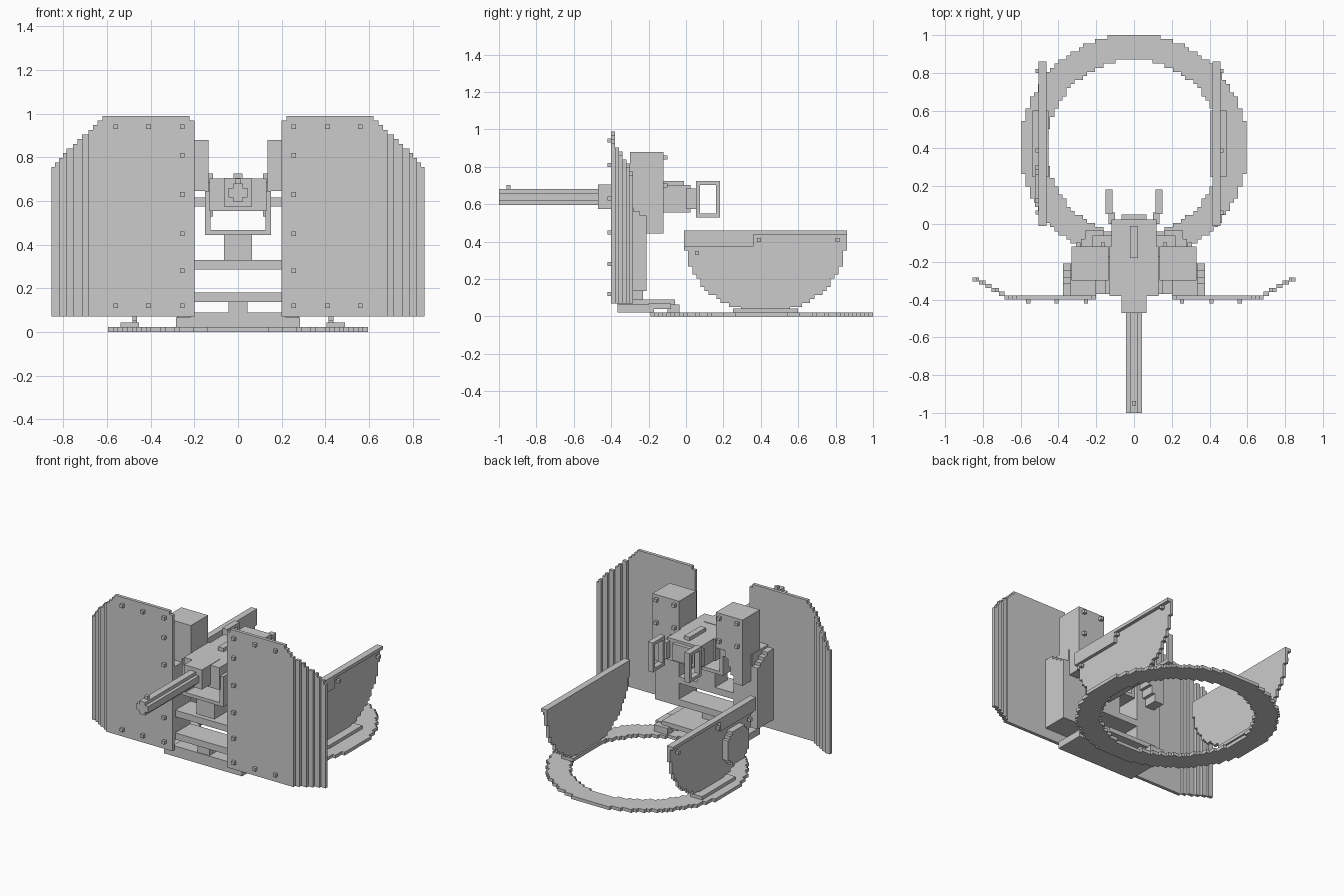
import bpy, bmesh, math

if "Cube" in bpy.data.objects:
    bpy.data.objects.remove(bpy.data.objects["Cube"])

V = 0.0215  # block size of the stepped style


def finish(name, bm):
    bmesh.ops.recalc_face_normals(bm, faces=bm.faces)
    me = bpy.data.meshes.new(name)
    bm.to_mesh(me)
    bm.free()
    ob = bpy.data.objects.new(name, me)
    bpy.context.collection.objects.link(ob)
    return ob


def box(name, x, y, z):
    bm = bmesh.new()
    bmesh.ops.create_cube(bm, size=1)
    for v in bm.verts:
        for i, (a, b) in enumerate((x, y, z)):
            v.co[i] = (a + b) / 2 + v.co[i] * (b - a)
    return finish(name, bm)


def pair(name, x, y, z):
    box(name + "_right", x, y, z)
    box(name + "_left", (-x[1], -x[0]), y, z)


def bolt(name, x, y, z):
    h = V / 2
    box(name, (x - h, x + h), (y - h, y + h), (z - h, z + h))


def plate(name, inside, u, v, axis, w):
    """Stepped plate: grid cells passing a test, extruded along an axis."""
    nu, nv = round((u[1] - u[0]) / V), round((v[1] - v[0]) / V)
    du, dv = (u[1] - u[0]) / nu, (v[1] - v[0]) / nv
    place = {"x": lambda a, b, c: (c, a, b), "y": lambda a, b, c: (a, c, b),
             "z": lambda a, b, c: (a, b, c)}[axis]
    bm, verts = bmesh.new(), {}

    def vert(i, j):
        if (i, j) not in verts:
            verts[i, j] = bm.verts.new(place(u[0] + i * du, v[0] + j * dv, w[0]))
        return verts[i, j]
    for i in range(nu):
        for j in range(nv):
            if inside(u[0] + (i + .5) * du, v[0] + (j + .5) * dv):
                bm.faces.new([vert(i, j), vert(i + 1, j), vert(i + 1, j + 1), vert(i, j + 1)])
    ext = bmesh.ops.extrude_face_region(bm, geom=bm.faces[:])
    off = place(0, 0, w[1] - w[0])
    bmesh.ops.translate(bm, vec=off, verts=[g for g in ext["geom"] if isinstance(g, bmesh.types.BMVert)])
    return finish(name, bm)


# Turntable ring
CY = 0.405
plate("base_ring", lambda x, y: 0.463 < math.hypot(x, y - CY) < 0.6,
      (-0.595, 0.595), (-0.19, 1.0), "z", (0, V))

# Half-round side plates with rim, foot and bolts
def bowl(y, z):
    return z > 0.37 or math.hypot((y - 0.425) / 0.428, (z - 0.4) / 0.38) < 1

for side, s, x0 in (("right", 1, 0.415), ("left", -1, 0.463)):
    def span(a, b):
        return tuple(sorted((s * (x0 + a), s * (x0 + b))))
    plate("side_plate_" + side, bowl, (-0.01, 0.86), (0.03, 0.46), "x", span(0, V))
    plate("side_plate_outer_" + side, lambda y, z: bowl(y, z) and (z > 0.38 if y < 0.36 else z > 0.44),
          (-0.01, 0.86), (0.03, 0.46), "x", span(V, 2 * V))
    box("side_foot_" + side, span(-0.01, 0.075), (0.25, 0.6), (V, 2 * V))
    for y, z in ((0.39, 0.41), (0.81, 0.41), (0.06, 0.34)):
        bolt("side_bolt_" + side, s * (x0 + 2.2 * V), y, z)

# Octagonal disc on the left side plate
plate("adjuster_disc", lambda y, z: abs(y - 0.2) + abs(z - 0.23) < 0.155,
      (0.09, 0.31), (0.12, 0.34), "x", (-0.525, -0.484))

# Shield panels: flat centre, stepped swept-back wing
SEGS = [(0.2, 0.685, -0.40), (0.685, 0.715, -0.38), (0.715, 0.755, -0.36),
        (0.755, 0.785, -0.34), (0.785, 0.82, -0.32), (0.82, 0.855, -0.305)]
for side, s in (("right", 1), ("left", -1)):
    for a, b, y in SEGS:
        plate("shield_" + side, lambda x, z: z < 0.995 - max(0, abs(x) - 0.61) and (abs(x) > 0.22 or z < 0.97),
              tuple(sorted((s * a, s * b))), (0.07, 0.99), "y", (y, y + V))
    spots = [(0.255, z) for z in (0.94, 0.81, 0.63, 0.45, 0.28, 0.12)]
    spots += [(x, z) for x in (0.41, 0.56) for z in (0.94, 0.12)]
    for x, z in spots:
        bolt("shield_bolt_" + side, s * x, -0.41, z)

# Pedestal on the ring
box("pedestal_base", (-0.285, 0.285), (-0.365, -0.17), (0.02, 0.065))
box("pedestal_top", (-0.22, 0.22), (-0.365, -0.06), (0.06, 0.09))
pair("pedestal_arm", (0.12, 0.28), (-0.2, -0.08), (0.04, 0.07))
pair("pedestal_toe", (0.16, 0.26), (-0.1, -0.035), (0.02, 0.065))
box("pedestal_post", (-0.043, 0.043), (-0.36, -0.23), (0.085, 0.14))

# Carriage: columns and cross bars
pair("carriage_column", (0.2, 0.335), (-0.38, -0.21), (0.135, 0.62))
for i in range(4):
    pair("carriage_cheek", (0.33, 0.375), (-0.38, -0.21 - i * 0.035), (0.135, 0.54 + i * V))
for z in (0.137, 0.287):
    box("cross_bar", (-0.21, 0.21), (-0.37, -0.21), (z, z + 0.043))
box("centre_post", (-0.065, 0.065), (-0.34, -0.21), (0.33, 0.45))

# Equipment boxes beside the gun, with stepped brackets below
pair("side_box", (0.135, 0.33), (-0.3, -0.12), (0.645, 0.88))
for i in range(4):
    pair("box_bracket", (0.2 + i * V, 0.33), (-0.3, -0.12), (0.645 - 0.05 * (i + 1), 0.65 - 0.05 * i))
for s in (1, -1):
    for x in (0.165, 0.295):
        for z in (0.7, 0.85):
            bolt("box_bolt", s * x, -0.11, z)

# Cradle holding the gun
pair("cradle_wall", (0.125, 0.152), (-0.37, -0.17), (0.465, 0.645))
box("cradle_floor", (-0.152, 0.152), (-0.37, -0.17), (0.445, 0.467))
pair("cradle_pin", (0.14, 0.2), (-0.22, -0.17), (0.575, 0.615))

# Gun: stepped barrel, sleeve and receiver
def rounded(x, z):
    return abs(x) < 0.022 or abs(z - 0.638) < 0.022

plate("barrel", lambda x, z: rounded(x, z) and math.hypot(x, z - 0.638) > 0.008,
      (-0.043, 0.043), (0.595, 0.681), "y", (-1.0, -0.47))
box("barrel_core", (-0.02, 0.02), (-0.96, -0.47), (0.618, 0.658))
box("front_sight", (-0.011, 0.011), (-0.96, -0.938), (0.68, 0.702))
box("barrel_sleeve", (-0.065, 0.065), (-0.47, -0.28), (0.575, 0.705))
box("receiver_front", (-0.13, 0.13), (-0.38, -0.12), (0.555, 0.702))
box("receiver", (-0.12, 0.12), (-0.125, 0.025), (0.555, 0.702))
box("receiver_back", (-0.065, 0.065), (0.02, 0.05), (0.575, 0.685))
box("top_rail", (-0.02, 0.02), (-0.18, -0.01), (0.7, 0.725))

# Rear grip frames
plate_frame = lambda y, z: not (0.075 < y < 0.16 and 0.553 < z < 0.705)
for side, x in (("right", (0.115, 0.152)), ("left", (-0.152, -0.115))):
    plate("grip_" + side, plate_frame, (0.053, 0.182), (0.53, 0.725), "x", x)
pair("grip_mount", (0.1, 0.135), (0.0, 0.06), (0.575, 0.685))
